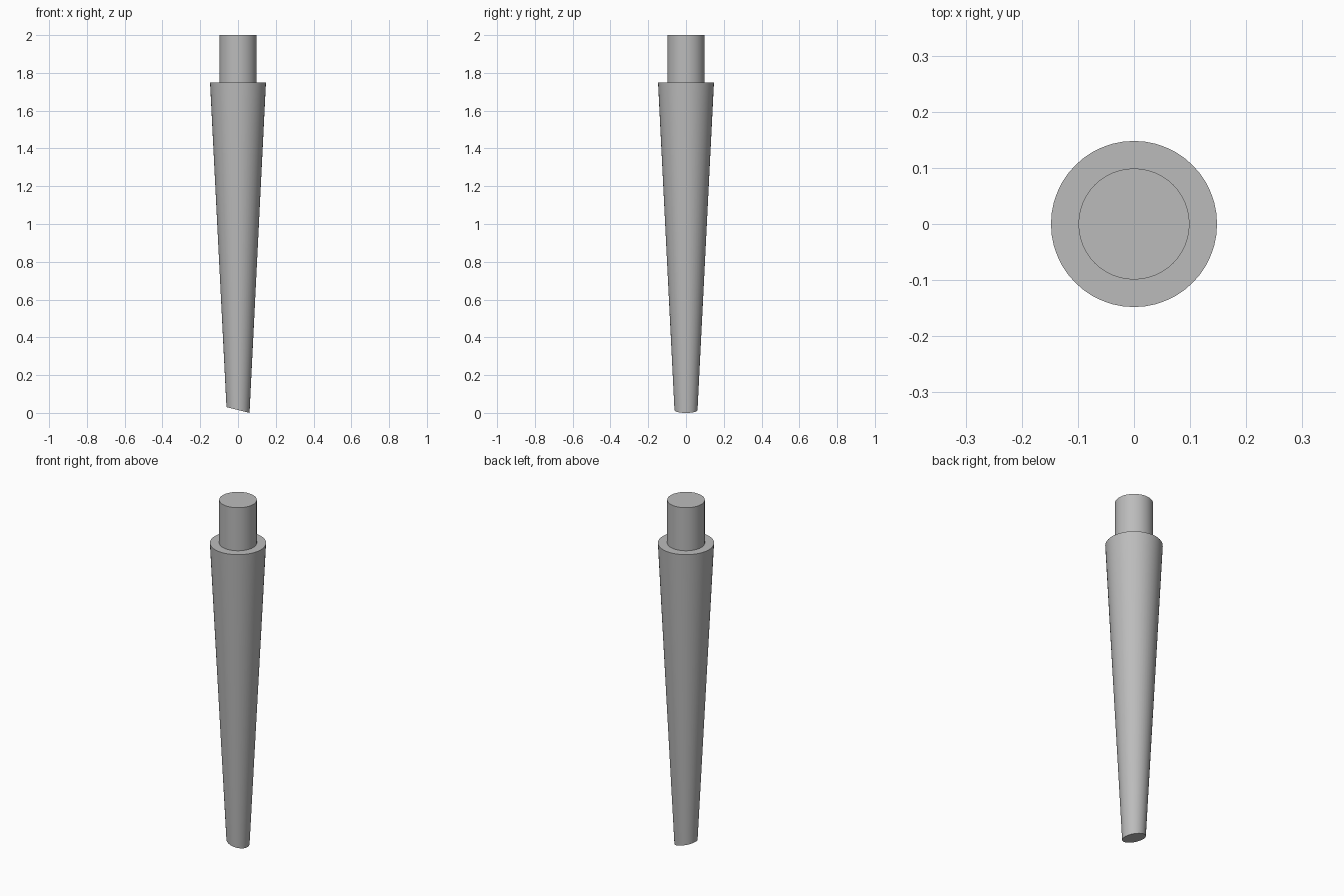
import bpy, bmesh, math

cube = bpy.data.objects.get("Cube")
if cube:
    bpy.data.objects.remove(cube, do_unlink=True)

grey = bpy.data.materials.new("plain_grey")
grey.use_nodes = True
colour = (0.5, 0.5, 0.5, 1)
grey.diffuse_color = colour
grey.node_tree.nodes["Principled BSDF"].inputs["Base Color"].default_value = colour

SIDES = 48
FOOT_SLOPE = 0.25
# radius and height of each ring, from the foot up to the tenon top
PROFILE = [(0.061, 0.015), (0.148, 1.75), (0.099, 1.75), (0.099, 2.0)]

bm = bmesh.new()
rings = []
for level, (radius, height) in enumerate(PROFILE):
    slope = FOOT_SLOPE if level == 0 else 0
    ring = []
    for i in range(SIDES):
        a = math.tau * i / SIDES
        x, y = radius * math.cos(a), radius * math.sin(a)
        ring.append(bm.verts.new((x, y, height - slope * x)))
    rings.append(ring)

# walls and shoulder, then the slanted foot and the tenon cap
for low, high in zip(rings, rings[1:]):
    for i in range(SIDES):
        j = (i + 1) % SIDES
        bm.faces.new((low[i], low[j], high[j], high[i]))
bm.faces.new(rings[0][::-1])
bm.faces.new(rings[-1])

mesh = bpy.data.meshes.new("tapered_leg")
bm.to_mesh(mesh)
bm.free()
mesh.materials.append(grey)
leg = bpy.data.objects.new("tapered_leg", mesh)
bpy.context.collection.objects.link(leg)

bpy.context.view_layer.objects.active = leg
leg.select_set(True)
bpy.ops.object.shade_smooth_by_angle(angle=math.radians(30))
